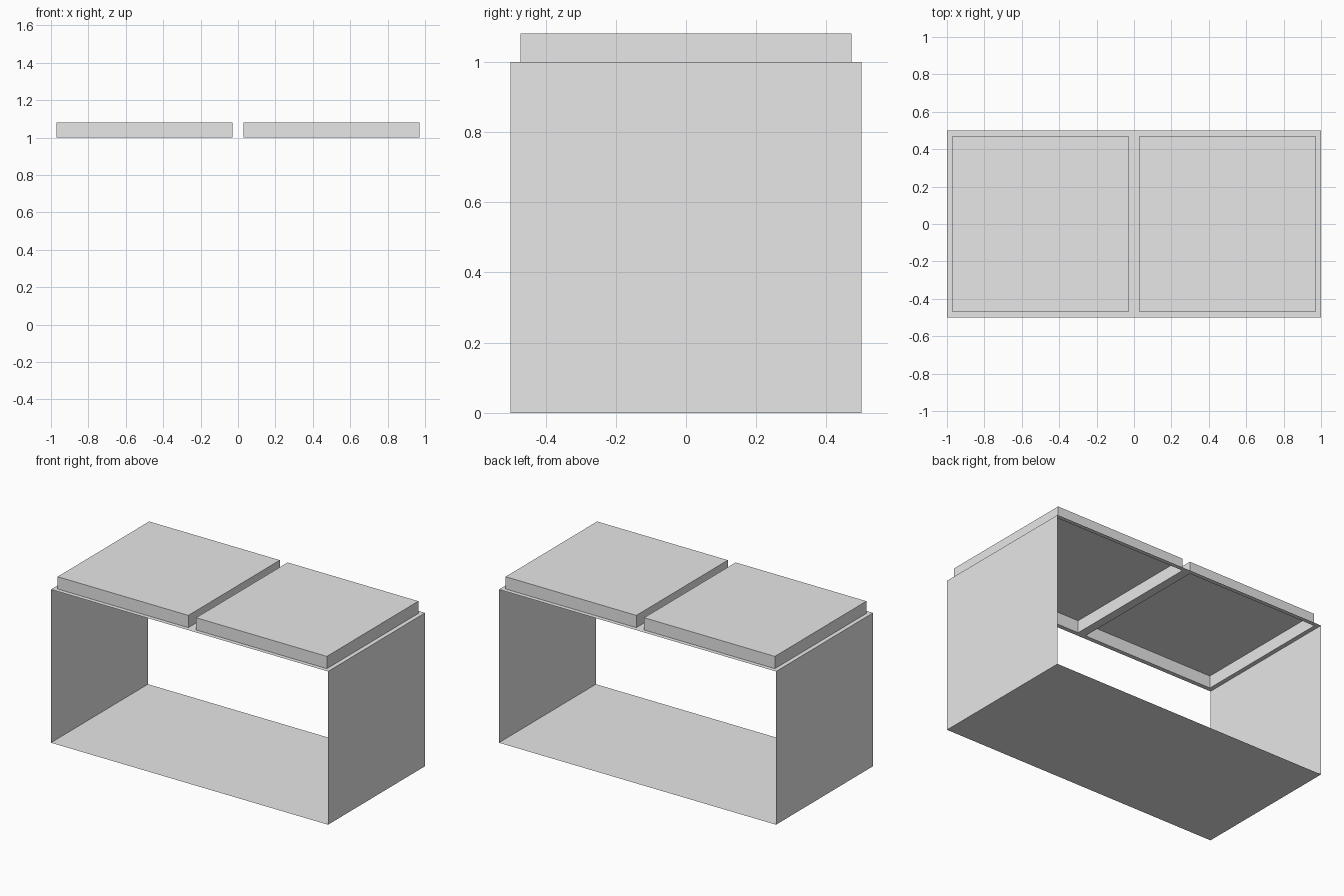
import bpy
import bmesh
from mathutils import Vector

cube = bpy.data.objects.get("Cube")
if cube:
    bpy.data.objects.remove(cube, do_unlink=True)

HALF_W, HALF_D, HEIGHT = 1.0, 0.5, 1.0
RIM, RAISE = 0.04, 0.08

# One plain grey for the whole model
grey = bpy.data.materials.new("light grey")
grey.use_nodes = True
colour = (0.8, 0.8, 0.8, 1.0)
grey.diffuse_color = colour
grey.node_tree.nodes["Principled BSDF"].inputs["Base Color"].default_value = colour


def add_object(name, bm):
    mesh = bpy.data.meshes.new(name)
    bm.to_mesh(mesh)
    bm.free()
    mesh.materials.append(grey)
    obj = bpy.data.objects.new(name, mesh)
    bpy.context.collection.objects.link(obj)
    return obj


def sheet(bm, corner, u, v):
    """Thin four-sided face spanned by u and v, facing u x v."""
    c, u, v = Vector(corner), Vector(u), Vector(v)
    return bm.faces.new([bm.verts.new(p) for p in (c, c + u, c + u + v, c + v)])


# Base sheet, facing down
bm = bmesh.new()
sheet(bm, (-HALF_W, -HALF_D, 0), (0, 2 * HALF_D, 0), (2 * HALF_W, 0, 0))
add_object("base", bm)

# Side walls, facing outward; front and back stay open
for name, side in (("left_wall", 1), ("right_wall", -1)):
    bm = bmesh.new()
    sheet(bm, (side * HALF_W, -side * HALF_D, 0),
          (0, side * 2 * HALF_D, 0), (0, 0, HEIGHT))
    add_object(name, bm)

# Top: two square halves, each inset and raised into a panel hollow underneath
bm = bmesh.new()
halves = [sheet(bm, (x, -HALF_D, HEIGHT), (HALF_W, 0, 0), (0, 2 * HALF_D, 0))
          for x in (-HALF_W, 0)]
bmesh.ops.remove_doubles(bm, verts=bm.verts, dist=0.0001)
halves = list(bm.faces)
bmesh.ops.inset_individual(bm, faces=halves, thickness=RIM)
raised = bmesh.ops.extrude_discrete_faces(bm, faces=halves)["faces"]
for face in raised:
    bmesh.ops.translate(bm, verts=face.verts, vec=(0, 0, RAISE))
add_object("top_with_raised_panels", bm)
